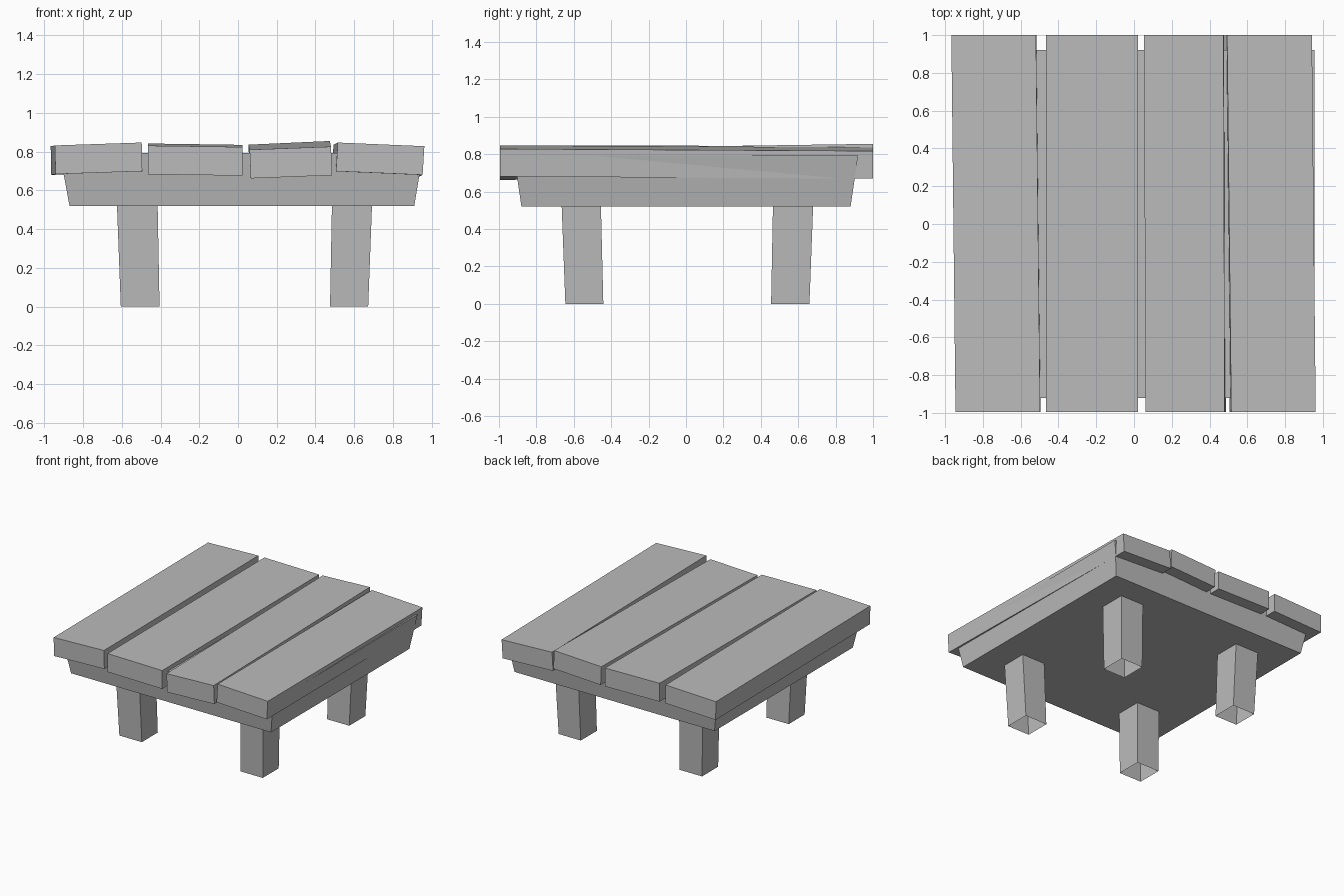
import bpy
import bmesh

cube = bpy.data.objects.get("Cube")
if cube:
    bpy.data.objects.remove(cube, do_unlink=True)

gray = bpy.data.materials.new("plain_gray")
gray.use_nodes = True
color = (0.5, 0.5, 0.5, 1)
gray.diffuse_color = color
bsdf = next(n for n in gray.node_tree.nodes if n.type == 'BSDF_PRINCIPLED')
bsdf.inputs["Base Color"].default_value = color


def loft(name, start, end, cap_start=True, cap_end=True):
    """Join two four-cornered rings into one flat-faced block."""
    bm = bmesh.new()
    a = [bm.verts.new(p) for p in start]
    b = [bm.verts.new(p) for p in end]
    for i in range(4):
        j = (i + 1) % 4
        bm.faces.new((a[i], a[j], b[j], b[i]))
    if cap_start:
        bm.faces.new(a[::-1])
    if cap_end:
        bm.faces.new(b)
    bmesh.ops.recalc_face_normals(bm, faces=bm.faces)
    # Open blocks must still face outward
    if bm.calc_volume(signed=True) < 0:
        bmesh.ops.reverse_faces(bm, faces=bm.faces)
    mesh = bpy.data.meshes.new(name)
    bm.to_mesh(mesh)
    bm.free()
    mesh.materials.append(gray)
    obj = bpy.data.objects.new(name, mesh)
    bpy.context.collection.objects.link(obj)
    return obj


def level_ring(x0, x1, y0, y1, z):
    return [(x0, y0, z), (x1, y0, z), (x1, y1, z), (x0, y1, z)]


def plank_end(y, left, right, z_left, z_right, lean, thick=0.148):
    """Cross-section of a plank, tilted sideways."""
    return [(left + lean, y, z_left - thick), (right + lean, y, z_right - thick),
            (right, y, z_right), (left, y, z_left)]


# Tapered base under the planks
loft("base", level_ring(-0.87, 0.91, -0.88, 0.88, 0.52),
     level_ring(-0.92, 0.955, -0.92, 0.92, 0.792))

# Slightly crooked planks: front end, then back end
# each end is left x, right x, left top z, right top z
planks = {
    "plank_far_right": ((-0.945, -0.497, 0.832, 0.847), (-0.967, -0.519, 0.828, 0.843), 0.003),
    "plank_mid_right": ((-0.465, 0.022, 0.831, 0.824), (-0.465, 0.022, 0.842, 0.835), 0),
    "plank_mid_left": ((0.06, 0.48, 0.81, 0.826), (0.054, 0.474, 0.836, 0.855), 0.006),
    "plank_far_left": ((0.515, 0.962, 0.847, 0.828), (0.493, 0.942, 0.836, 0.817), -0.009),
}
for name, (front, back, lean) in planks.items():
    loft(name, plank_end(-0.995, *front, lean), plank_end(1.0, *back, lean))

# Four hollow legs, open underneath and narrowing to the floor
sides_x = {"right": ((-0.605, -0.405), (-0.625, -0.415)),
           "left": ((0.475, 0.672), (0.485, 0.692))}
sides_y = {"front": ((-0.645, -0.442), (-0.665, -0.455)),
           "back": ((0.455, 0.66), (0.465, 0.68))}
for sx, (foot_x, top_x) in sides_x.items():
    for sy, (foot_y, top_y) in sides_y.items():
        loft(f"leg_{sy}_{sx}", level_ring(*foot_x, *foot_y, 0),
             level_ring(*top_x, *top_y, 0.53), cap_start=False)
